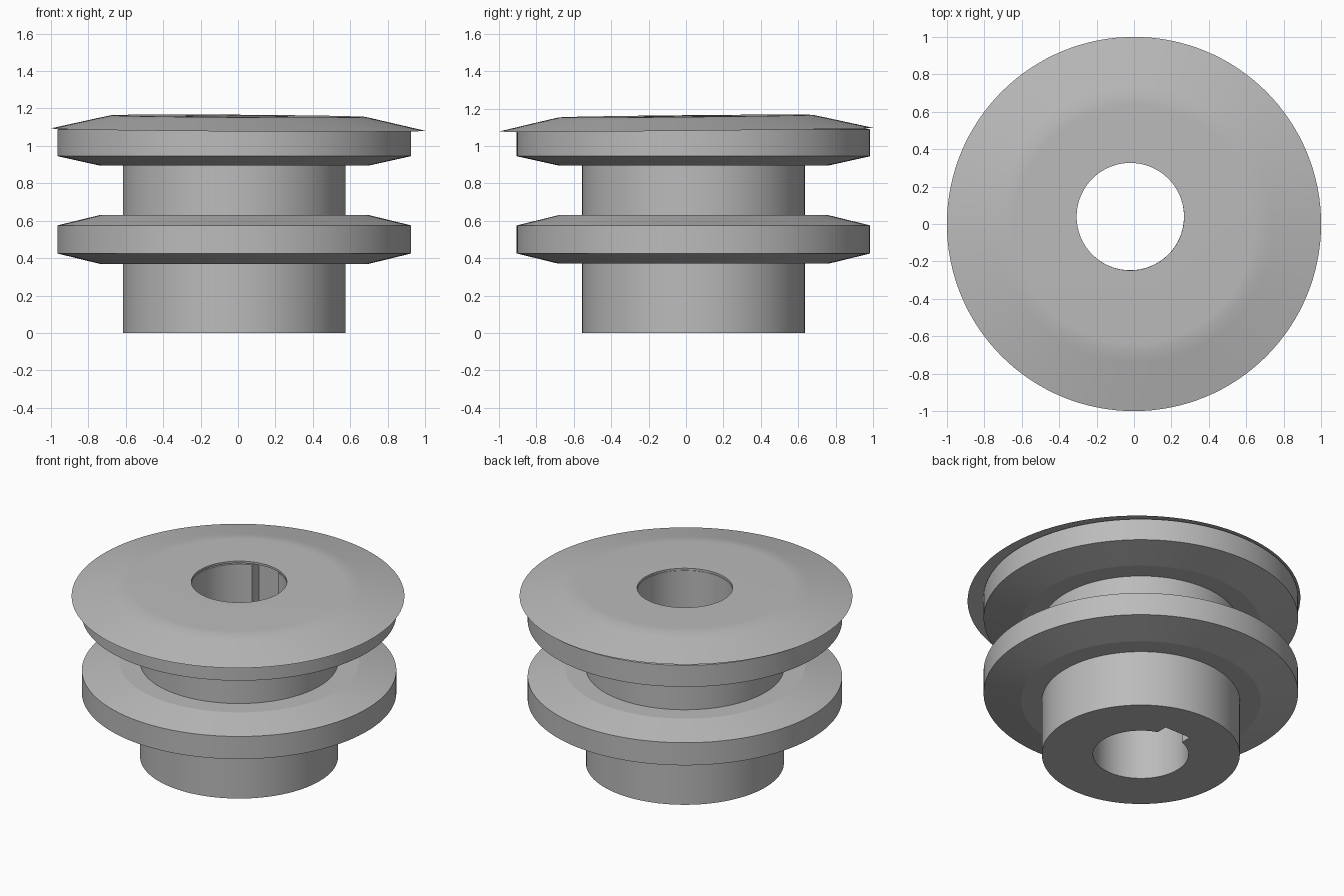
import bpy, bmesh, math

cube = bpy.data.objects.get("Cube")
if cube:
    bpy.data.objects.remove(cube, do_unlink=True)

AXIS = (-0.02, 0.04)   # axis of the turned pulley
BORE = 0.287
HUB = 0.595
SEGMENTS = 128

grey = bpy.data.materials.new("machined_grey")
grey.use_nodes = True
colour = (0.5, 0.5, 0.5, 1)
grey.diffuse_color = colour
grey.node_tree.nodes["Principled BSDF"].inputs["Base Color"].default_value = colour


def lathe(name, rings):
    """Closed ring solid; each ring is (radius, z, centre)."""
    bm = bmesh.new()
    loops = []
    for radius, z, (cx, cy) in rings:
        loops.append([bm.verts.new((cx + radius * math.cos(a), cy + radius * math.sin(a), z))
                      for a in (math.tau * i / SEGMENTS for i in range(SEGMENTS))])
    for low, high in zip(loops, loops[1:] + loops[:1]):
        for i in range(SEGMENTS):
            j = (i + 1) % SEGMENTS
            bm.faces.new((low[i], low[j], high[j], high[i]))
    bmesh.ops.recalc_face_normals(bm, faces=bm.faces)
    mesh = bpy.data.meshes.new(name)
    bm.to_mesh(mesh)
    bm.free()
    mesh.materials.append(grey)
    obj = bpy.data.objects.new(name, mesh)
    bpy.context.collection.objects.link(obj)
    return obj


def select(obj):
    bpy.ops.object.select_all(action='DESELECT')
    obj.select_set(True)
    bpy.context.view_layer.objects.active = obj


def flange(bottom, rim_low, rim_high, top):
    """Disc profile with a shallow chamfer above and below."""
    return [(0.72, bottom), (0.945, rim_low), (0.945, rim_high), (0.72, top)]


# Pulley body: hub, lower flange, groove and upper flange
profile = [(BORE, 0), (HUB, 0), (HUB, 0.37)]
profile += flange(0.37, 0.425, 0.575, 0.63)
profile += [(HUB, 0.63), (HUB, 0.895)]
profile += flange(0.895, 0.945, 1.088, 1.143)
profile += [(BORE, 1.143)]
body = lathe("pulley_body", [(r, z, AXIS) for r, z in profile])

# Keyway along the back of the bore
bpy.ops.mesh.primitive_cube_add(size=1, location=(AXIS[0], AXIS[1] + 0.245, 0.6))
cutter = bpy.context.object
cutter.name = "keyway_cutter"
cutter.scale = (0.19, 0.2, 2)
cutter.hide_render = True
cutter.data.materials.append(grey)
cut = body.modifiers.new("keyway", 'BOOLEAN')
cut.operation = 'DIFFERENCE'
cut.solver = 'EXACT'
cut.object = cutter
select(body)
bpy.ops.object.modifier_apply(modifier=cut.name)
bpy.data.objects.remove(cutter, do_unlink=True)
bpy.ops.object.shade_smooth_by_angle(angle=math.radians(10))

# Thin, slightly tilted top cap with a sharp rim
centre = (0, 0)
cap = lathe("top_cap", [
    (BORE, 0.073, AXIS), (0.64, 0.073, centre), (0.68, 0.072, centre),
    (0.74, 0.059, centre), (1, 0, centre),
    (0.68, 0.06, centre), (BORE, 0.06, AXIS)])
cap.location.z = 1.087
cap.rotation_euler = (0.01, 0.0065, 0)
select(cap)
bpy.ops.object.shade_smooth_by_angle(angle=math.radians(30))
